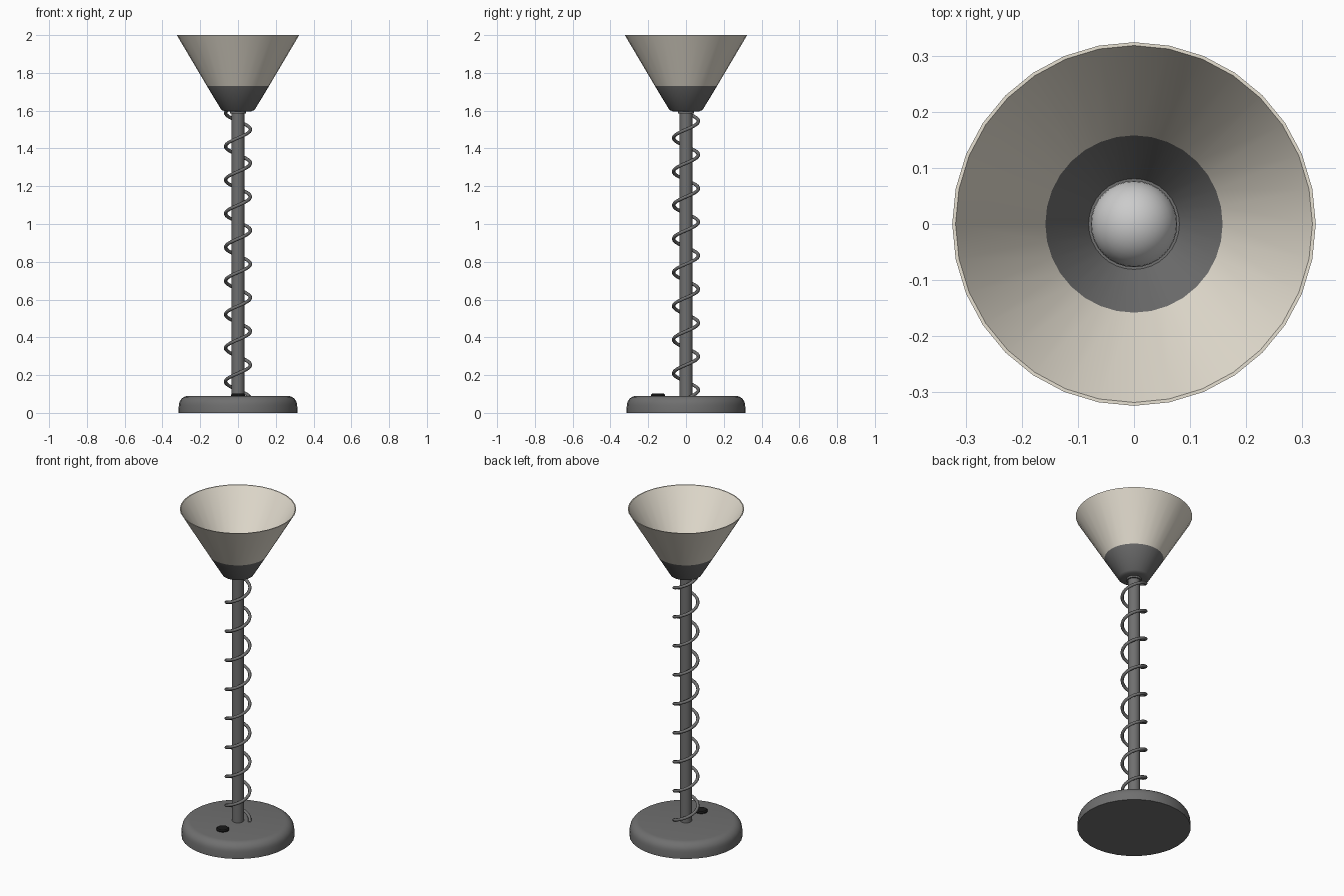
import bpy, bmesh
from math import sin, cos, pi, radians

if "Cube" in bpy.data.objects:
    bpy.data.objects.remove(bpy.data.objects["Cube"])


def material(name, rgb):
    m = bpy.data.materials.new(name)
    m.diffuse_color = (*rgb, 1)
    m.use_nodes = True
    m.node_tree.nodes["Principled BSDF"].inputs["Base Color"].default_value = m.diffuse_color
    return m


dark = material("dark_grey", (0.16, 0.16, 0.16))
cream = material("cream", (0.80, 0.75, 0.65))
black = material("black", (0.01, 0.01, 0.01))


def smooth(ob, angle=40):
    bpy.ops.object.select_all(action='DESELECT')
    ob.select_set(True)
    bpy.context.view_layer.objects.active = ob
    bpy.ops.object.shade_smooth_by_angle(angle=radians(angle))


def lathe(name, profile, mat, center=(0, 0), closed=False, segs=32):
    """Revolve (radius, z) points about z; radius 0 makes a pole."""
    bm = bmesh.new()
    rings = []
    for r, z in profile:
        n = 1 if r == 0 else segs
        rings.append([bm.verts.new((r * cos(2 * pi * i / segs), r * sin(2 * pi * i / segs), z))
                      for i in range(n)])
    pairs = list(zip(rings, rings[1:]))
    if closed:
        pairs.append((rings[-1], rings[0]))
    for a, b in pairs:
        for i in range(segs):
            j = (i + 1) % segs
            quad = [a[i % len(a)], a[j % len(a)], b[j % len(b)], b[i % len(b)]]
            bm.faces.new(list(dict.fromkeys(quad)))
    bmesh.ops.recalc_face_normals(bm, faces=bm.faces)
    me = bpy.data.meshes.new(name)
    bm.to_mesh(me)
    bm.free()
    ob = bpy.data.objects.new(name, me)
    ob.location = (*center, 0)
    bpy.context.collection.objects.link(ob)
    me.materials.append(mat)
    smooth(ob)
    return ob


# Weighted base with rounded upper rim
rim = [(0.263 + 0.05 * cos(a * pi / 12), 0.04 + 0.05 * sin(a * pi / 12)) for a in range(7)]
lathe("base", [(0, 0), (0.315, 0), (0.315, 0.02)] + rim + [(0, 0.09)], dark)

# Foot switch
lathe("foot_switch", [(0, 0.085), (0.036, 0.085), (0.036, 0.096), (0.03, 0.102), (0, 0.102)],
      black, center=(0, -0.148))

# Pole and collar under the shade
lathe("pole", [(0, 0.08), (0.034, 0.08), (0.034, 1.6), (0, 1.6)], dark)
lathe("collar", [(0, 1.585), (0.042, 1.585), (0.042, 1.605), (0, 1.605)], dark)

# Cable coiled around the pole
curve = bpy.data.curves.new("coiled_cable", 'CURVE')
curve.dimensions = '3D'
curve.bevel_depth = 0.009
curve.bevel_resolution = 2
curve.use_fill_caps = True
pitch, z0, z1, steps = 0.178, 0.085, 1.602, 240
spline = curve.splines.new('POLY')
spline.points.add(steps)
for i, p in enumerate(spline.points):
    z = z0 + (z1 - z0) * i / steps
    a = 2 * pi * (z - 1.5) / pitch
    p.co = (0.066 * cos(a), 0.066 * sin(a), z, 1)
cable = bpy.data.objects.new("coiled_cable", curve)
bpy.context.collection.objects.link(cable)
curve.materials.append(dark)
for s in curve.splines:
    s.use_smooth = True

# Shade: dark closed cup, then cream open cone
lathe("shade_cup", [(0, 1.596), (0.07, 1.596), (0.088, 1.604), (0.164, 1.73),
                    (0.158, 1.73), (0.081, 1.606), (0, 1.606)], dark)
lathe("shade_cone", [(0.164, 1.73), (0.324, 2.0), (0.318, 2.0), (0.158, 1.73)],
      cream, closed=True)

# Bulb resting in the cup
bulb = [(0.077 * sin(pi * k / 16) if 0 < k < 16 else 0, 1.683 - 0.077 * cos(pi * k / 16))
        for k in range(17)]
lathe("bulb", bulb, material("bulb_white", (0.65, 0.65, 0.65)))
